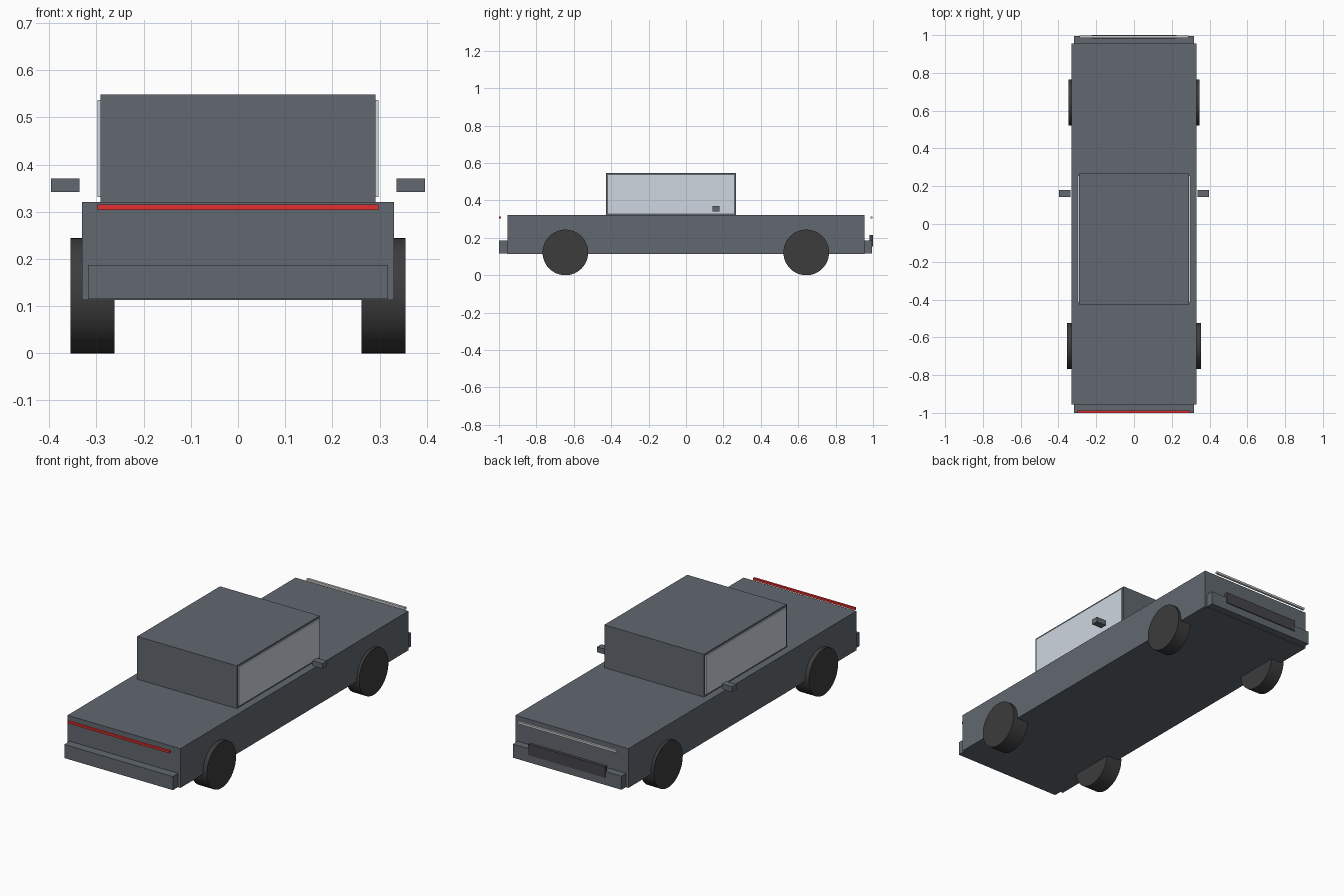
import bpy, math

if "Cube" in bpy.data.objects:
    bpy.data.objects.remove(bpy.data.objects["Cube"])


def material(name, rgb):
    m = bpy.data.materials.new(name)
    m.diffuse_color = (*rgb, 1)
    m.use_nodes = True
    m.node_tree.nodes["Principled BSDF"].inputs["Base Color"].default_value = m.diffuse_color
    return m


PAINT = material("paint", (0.12, 0.14, 0.16))
GLASS = material("glass", (0.62, 0.68, 0.75))
RUBBER = material("rubber", (0.045, 0.045, 0.045))
DARK = material("dark_trim", (0.06, 0.06, 0.065))
RED = material("red_light", (0.75, 0.03, 0.03))
WHITE = material("white_light", (0.8, 0.8, 0.78))


def box(name, x, y, z, mat):
    """Box from (min, max) ranges on each axis."""
    r = (x, y, z)
    bpy.ops.mesh.primitive_cube_add(size=1, location=[(a + b) / 2 for a, b in r])
    o = bpy.context.object
    o.name = name
    o.scale = [b - a for a, b in r]
    bpy.ops.object.transform_apply(location=False, rotation=False, scale=True)
    o.data.materials.append(mat)
    return o


def wheel(name, x0, x1, y, radius=0.122):
    bpy.ops.mesh.primitive_cylinder_add(
        vertices=48, radius=radius, depth=abs(x1 - x0),
        location=((x0 + x1) / 2, y, radius), rotation=(0, math.pi / 2, 0))
    o = bpy.context.object
    o.name = name
    o.data.materials.append(RUBBER)
    bpy.ops.object.shade_smooth_by_angle()


# Main body and cabin
box("body", (-0.331, 0.331), (-0.955, 0.955), (0.113, 0.321), PAINT)
box("cabin", (-0.292, 0.292), (-0.427, 0.267), (0.321, 0.548), PAINT)

# Bumpers at both ends
box("tail_bumper", (-0.318, 0.318), (-1.0, -0.955), (0.115, 0.187), PAINT)
box("nose_bumper", (-0.318, 0.318), (0.955, 0.995), (0.115, 0.187), PAINT)

# Grille and thin light bars
box("grille", (-0.225, 0.225), (0.982, 1.0), (0.155, 0.214), DARK)
box("tail_light_bar", (-0.298, 0.298), (-1.0, -0.988), (0.304, 0.315), RED)
box("nose_light_bar", (-0.288, 0.288), (0.986, 0.998), (0.304, 0.315), WHITE)

# Side windows, mirrors and wheels
for s, side in ((-1, "left"), (1, "right")):
    def span(a, b):
        return tuple(sorted((s * a, s * b)))
    box(side + "_window", span(0.286, 0.298), (-0.416, 0.256), (0.331, 0.537), GLASS)
    box(side + "_mirror", span(0.336, 0.396), (0.143, 0.18), (0.342, 0.37), PAINT)
    wheel(side + "_nose_wheel", s * 0.268, s * 0.346, 0.643)
    wheel(side + "_tail_wheel", s * 0.262, s * 0.355, -0.645)
